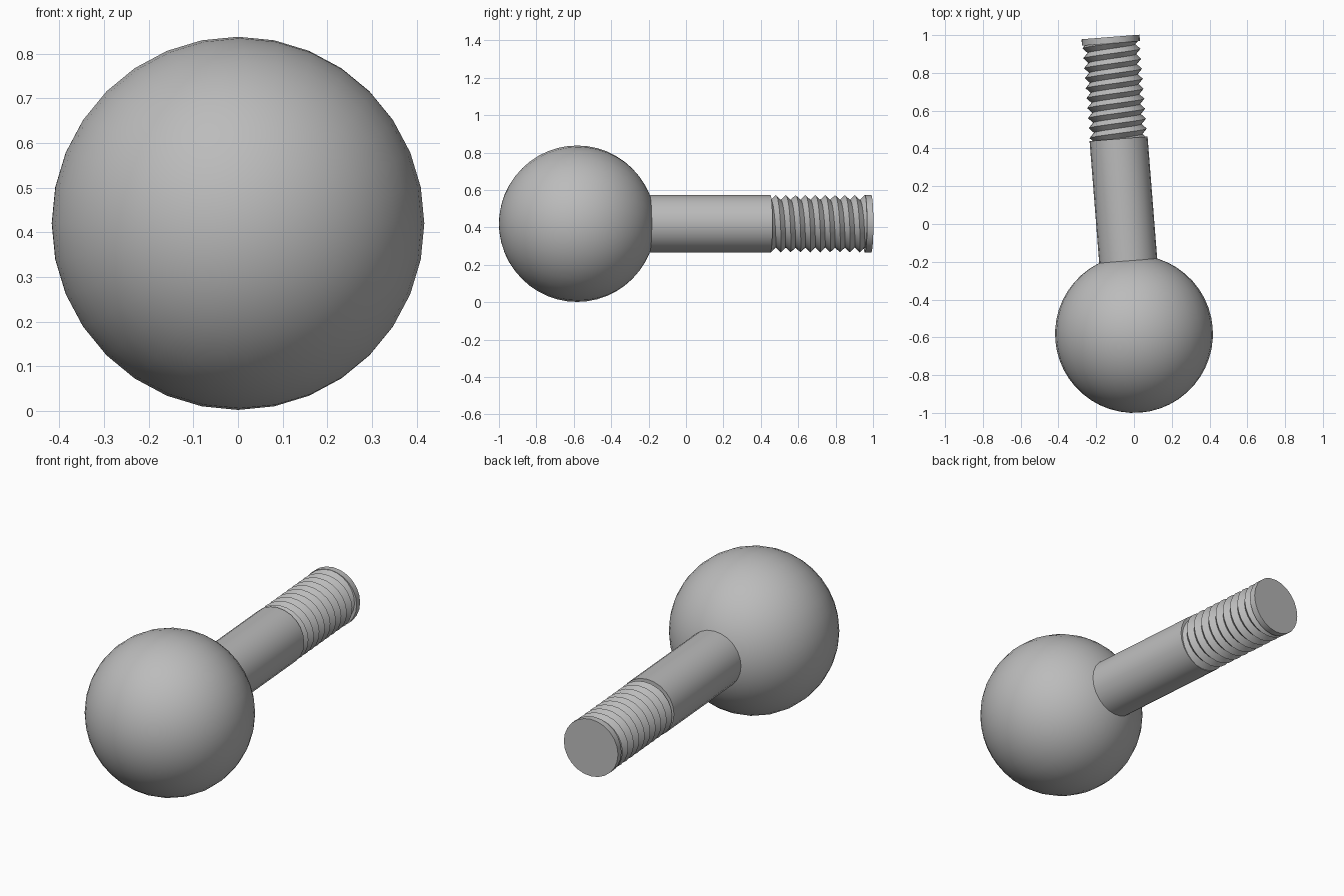
import bpy, bmesh
from math import cos, sin, pi
from mathutils import Matrix, Vector

cube = bpy.data.objects.get("Cube")
if cube:
    bpy.data.objects.remove(cube, do_unlink=True)

SIDES = 24
BALL_R, ROD_R, ROOT_R = 0.418, 0.154, 0.128
SHANK_END, TIP = 1.036, 1.577      # distances along the rod from the ball centre
COLLAR, PITCH = 0.034, 0.053

# Local z runs along the rod, which leans slightly to one side
axis = Vector((-0.079, 1, 0)).normalized()
frame = Matrix.Translation((0, -0.582, 0.42)) @ axis.to_track_quat('Z', 'Y').to_matrix().to_4x4()

steel = bpy.data.materials.new("grey steel")
grey = (0.5, 0.5, 0.5, 1)
steel.diffuse_color = grey
steel.use_nodes = True
steel.node_tree.nodes["Principled BSDF"].inputs["Base Color"].default_value = grey


def finish(name, bm, angle=30):
    """Turn a bmesh into a shaded object placed on the rod axis."""
    bmesh.ops.recalc_face_normals(bm, faces=bm.faces)
    mesh = bpy.data.meshes.new(name)
    bm.to_mesh(mesh)
    bm.free()
    mesh.materials.append(steel)
    obj = bpy.data.objects.new(name, mesh)
    bpy.context.collection.objects.link(obj)
    obj.matrix_world = frame
    bpy.ops.object.select_all(action='DESELECT')
    obj.select_set(True)
    bpy.context.view_layer.objects.active = obj
    bpy.ops.object.shade_smooth_by_angle(angle=angle * pi / 180)
    return obj


def rod(name, start, end):
    bm = bmesh.new()
    bmesh.ops.create_cone(bm, cap_ends=True, segments=SIDES, radius1=ROD_R, radius2=ROD_R,
                          depth=end - start,
                          matrix=Matrix.Translation((0, 0, (start + end) / 2)))
    finish(name, bm)


# Ball with its poles on the rod axis
bm = bmesh.new()
bmesh.ops.create_uvsphere(bm, u_segments=32, v_segments=24, radius=BALL_R)
finish("ball", bm)

# Plain shank and end collar
rod("shank", 0.2, SHANK_END)
rod("end_collar", TIP - COLLAR, TIP)

# Right-handed V thread, its ends buried in the shank and collar
bm = bmesh.new()
turns = int((TIP - SHANK_END) / PITCH) + 2
rows = []
for i in range(turns * SIDES + 1):
    a = 2 * pi * i / SIDES
    row = []
    for r, offset in ((ROOT_R, 0), (ROD_R - 0.001, 0.5), (ROOT_R, 1)):
        z = SHANK_END + PITCH * (i / SIDES + offset - 1.2)
        row.append(bm.verts.new((r * cos(a), r * sin(a), min(z, TIP - 0.006))))
    rows.append(row)
for low, high in zip(rows, rows[1:]):
    for j in range(2):
        bm.faces.new((low[j], high[j], high[j + 1], low[j + 1]))
bmesh.ops.remove_doubles(bm, verts=bm.verts, dist=0.0001)
finish("screw_thread", bm)
